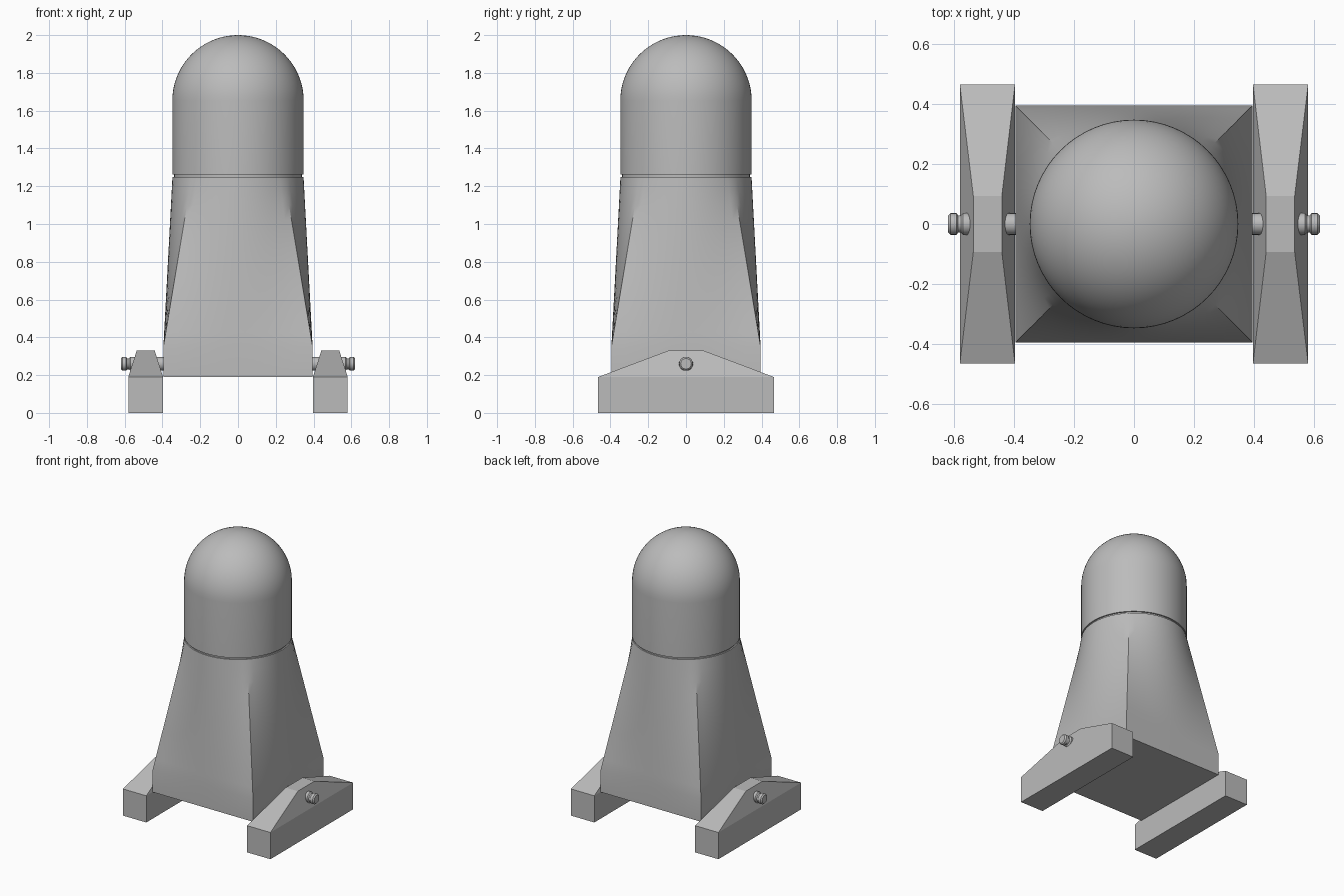
import bpy
import math

if "Cube" in bpy.data.objects:
    bpy.data.objects.remove(bpy.data.objects["Cube"], do_unlink=True)

SEG = 64

grey = bpy.data.materials.new("plain grey")
grey.use_nodes = True
colour = (0.5, 0.5, 0.5, 1)
grey.diffuse_color = colour
grey.node_tree.nodes["Principled BSDF"].inputs["Base Color"].default_value = colour


def loft(name, rings, smooth=True):
    """Skin a list of equal-length rings and cap both ends."""
    n = len(rings[0])
    verts = [p for ring in rings for p in ring]
    faces = [tuple(range(n))[::-1],
             tuple(range((len(rings) - 1) * n, len(rings) * n))]
    for k in range(len(rings) - 1):
        for i in range(n):
            j = (i + 1) % n
            faces.append((k * n + i, k * n + j, (k + 1) * n + j, (k + 1) * n + i))
    mesh = bpy.data.meshes.new(name)
    mesh.from_pydata(verts, [], faces)
    mesh.materials.append(grey)
    obj = bpy.data.objects.new(name, mesh)
    bpy.context.collection.objects.link(obj)
    if smooth:
        bpy.ops.object.select_all(action="DESELECT")
        obj.select_set(True)
        bpy.context.view_layer.objects.active = obj
        bpy.ops.object.shade_smooth_by_angle(angle=math.radians(30))
    return obj


def circle(r, z, n=SEG):
    return [(r * math.cos(2 * math.pi * i / n), r * math.sin(2 * math.pi * i / n), z)
            for i in range(n)]


def square(half, z):
    """Square ring sampled at the same angles as the circle."""
    return [(x * half / max(abs(x), abs(y)), y * half / max(abs(x), abs(y)), z)
            for x, y, _ in circle(1, z)]


def blend(a, b, t):
    return [tuple(p + (q - p) * t for p, q in zip(u, v)) for u, v in zip(a, b)]


# Body: square base plinth blending into a round neck
low, high = square(0.395, 0.35), circle(0.347, 1.25)
steps = 12
loft("body", [square(0.395, 0.19)] + [blend(low, high, k / steps) for k in range(steps + 1)])

# Recessed seam between body and dome
loft("neck_seam", [circle(0.338, 1.24), circle(0.338, 1.28)])

# Cylinder with a hemispherical top
R, spring = 0.348, 1.652
arc = [math.radians(a) for a in range(0, 90, 5)] + [math.radians(89)]
loft("dome", [circle(R, 1.262)] +
     [circle(R * math.cos(a), spring + R * math.sin(a)) for a in arc])


def rect(x0, x1, y, z):
    return [(x0, -y, z), (x1, -y, z), (x1, y, z), (x0, y, z)]


# Turned profile of the pivot pin: (distance along x, radius)
pin_profile = [(0.37, 0.036), (0.55, 0.036), (0.556, 0.037), (0.57, 0.037),
               (0.577, 0.029), (0.587, 0.029), (0.592, 0.036),
               (0.612, 0.036), (0.62, 0.028)]

for side, s in (("left", 1), ("right", -1)):
    # Foot rail with sloped ridge
    rail = [rect(0.397, 0.581, 0.465, 0), rect(0.397, 0.581, 0.465, 0.19),
            rect(0.441, 0.536, 0.093, 0.33)]
    # Pivot pin through the rail
    pin = [[(x, y, z + 0.26) for y, z, _ in circle(r, 0, 24)] for x, r in pin_profile]
    for name, rings, smooth in (("foot_rail", rail, False), ("pivot_pin", pin, True)):
        # Mirror by a half turn about z, which keeps the face direction
        placed = [[(s * x, s * y, z) for x, y, z in ring] for ring in rings]
        loft(side + "_" + name, placed, smooth)
